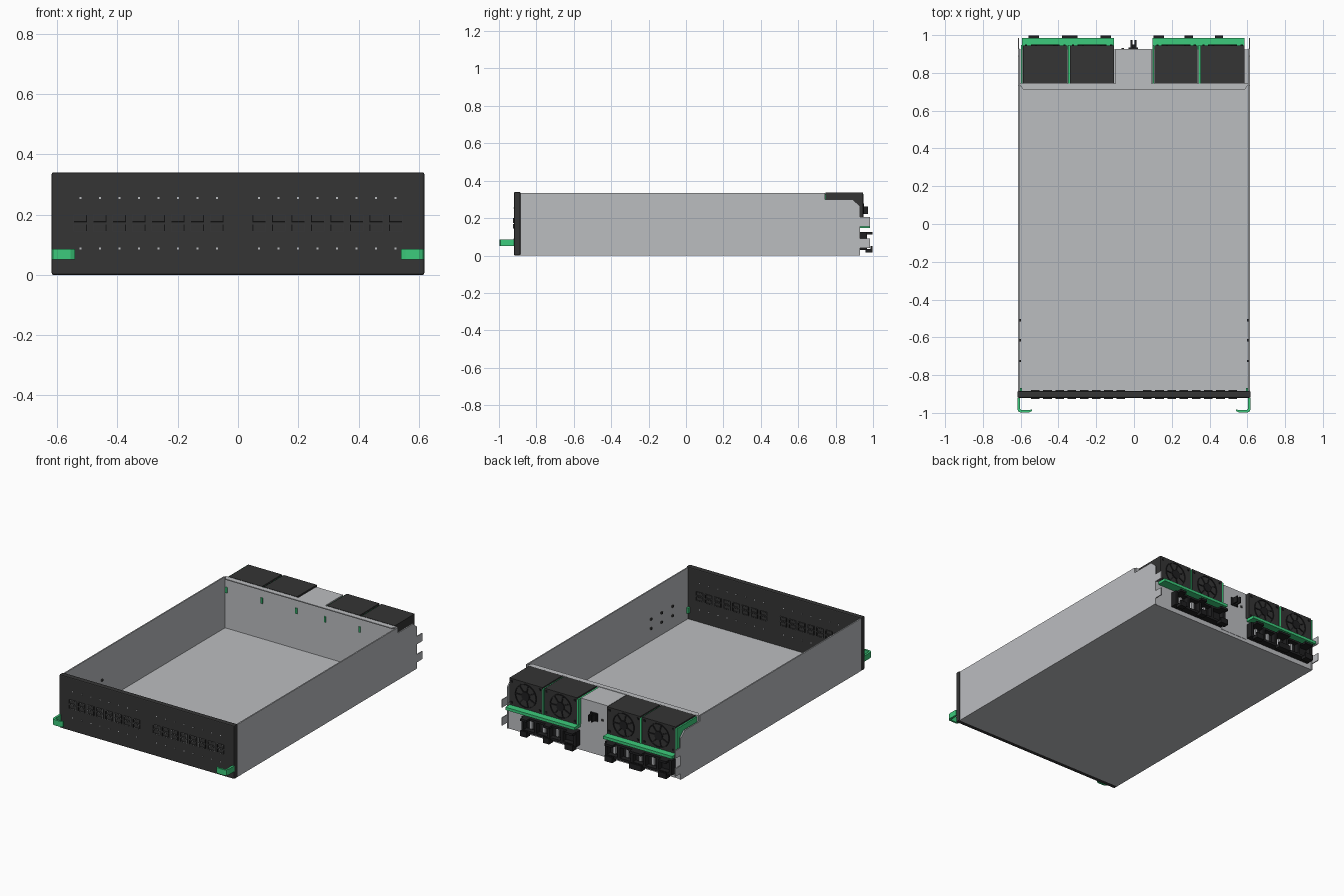
import bpy, bmesh, math
from mathutils import Matrix, Vector

cube = bpy.data.objects.get("Cube")
if cube:
    bpy.data.objects.remove(cube)


def material(name, r, g, b):
    m = bpy.data.materials.new(name)
    m.use_nodes = True
    m.diffuse_color = (r, g, b, 1)
    m.node_tree.nodes["Principled BSDF"].inputs["Base Color"].default_value = (r, g, b, 1)
    return m


STEEL = material("light steel", 0.50, 0.51, 0.53)
DARK = material("charcoal", 0.035, 0.035, 0.035)
BLACK = material("black plastic", 0.014, 0.014, 0.015)
GREEN = material("green plastic", 0.045, 0.60, 0.20)


def finish(name, bm, *mats):
    bmesh.ops.recalc_face_normals(bm, faces=bm.faces)
    me = bpy.data.meshes.new(name)
    bm.to_mesh(me)
    bm.free()
    for m in mats:
        me.materials.append(m)
    ob = bpy.data.objects.new(name, me)
    bpy.context.collection.objects.link(ob)
    return ob


def add_box(bm, x, y, z):
    """Add a box given (low, high) spans on each axis."""
    size = [s[1] - s[0] for s in (x, y, z)]
    mid = [(s[0] + s[1]) / 2 for s in (x, y, z)]
    mat = Matrix.Translation(mid) @ Matrix.Diagonal((*size, 1))
    return bmesh.ops.create_cube(bm, size=1, matrix=mat)["verts"]


def boxes(name, mat, *spans):
    bm = bmesh.new()
    for s in spans:
        add_box(bm, *s)
    return finish(name, bm, mat)


def prism(name, mat, pts, low, high, axis):
    """Extrude an outline along x (outline in y,z) or along z (outline in x,y)."""
    bm = bmesh.new()
    place = (lambda a, b: (low, a, b)) if axis == "x" else (lambda a, b: (a, b, low))
    face = bm.faces.new([bm.verts.new(place(*p)) for p in pts])
    new = bmesh.ops.extrude_face_region(bm, geom=[face])["geom"]
    step = Vector((high - low, 0, 0)) if axis == "x" else Vector((0, 0, high - low))
    bmesh.ops.translate(bm, verts=[v for v in new if isinstance(v, bmesh.types.BMVert)], vec=step)
    return finish(name, bm, mat)


def mirror(ob):
    mod = ob.modifiers.new("mirror", "MIRROR")
    mod.use_axis[0] = True
    return ob


# Chassis: floor, side walls with stepped rear corner, rear ears
boxes("floor", STEEL, ((-0.612, 0.612), (-0.89, 0.925), (0, 0.008)))
mirror(prism("side_wall", STEEL, [
    (-0.89, 0), (0.93, 0), (0.93, 0.265), (0.89, 0.30), (0.735, 0.30), (0.735, 0.335), (-0.89, 0.335)],
    0.606, 0.614, "x"))
mirror(boxes("rear_ears", STEEL,
             ((0.608, 0.614), (0.92, 0.985), (0.155, 0.205)),
             ((0.608, 0.614), (0.92, 0.985), (0.04, 0.09))))

# Bulkhead, its folded lip, and the rear deck
boxes("bulkhead", STEEL, ((-0.607, 0.607), (0.735, 0.743), (0.005, 0.335)))
prism("bulkhead_lip", STEEL,
      [(-0.607, 0.74), (0.607, 0.74), (0.585, 0.71), (-0.585, 0.71)], 0.329, 0.335, "z")
boxes("rear_wall", STEEL,
      ((-0.607, 0.607), (0.917, 0.925), (0.005, 0.165)),
      ((-0.607, 0.607), (0.74, 0.92), (0.155, 0.163)))
boxes("center_housing", STEEL, ((-0.098, 0.093), (0.742, 0.927), (0.02, 0.332)))

# Front panel with rounded corners
panel = boxes("front_panel", DARK, ((-0.618, 0.618), (-0.92, -0.885), (0, 0.34)))
bevel = panel.modifiers.new("bevel", "BEVEL")
bevel.width = 0.006
bevel.segments = 2

# Port grid: dark shells with a light rim and recessed opening on both ends
columns = [side * (0.07 + i * 0.0647) for side in (-1, 1) for i in range(8)]
bm = bmesh.new()
for x in columns:
    for z in (0.156, 0.187):
        vs = add_box(bm, (x - 0.023, x + 0.023), (-0.926, -0.878), (z - 0.0125, z + 0.0125))
        bm.normal_update()
        ends = [f for f in {f for v in vs for f in v.link_faces} if abs(f.normal.y) > 0.9]
        for f in ends:
            rim = bmesh.ops.inset_individual(bm, faces=[f], thickness=0.002)["faces"]
            for r in rim:
                r.material_index = 1
            bmesh.ops.inset_individual(bm, faces=[f], thickness=0.001, depth=-0.008)
finish("network_ports", bm, DARK, STEEL)

# Indicator dots above and below the ports
boxes("indicator_dots", STEEL, *[
    ((x - 0.003, x + 0.003), (-0.922, -0.883), (z - 0.003, z + 0.003))
    for x in columns for z in (0.087, 0.255)])

# Hooked front handles and their inner latches
mirror(prism("front_handle", GREEN, [
    (0.618, -0.92), (0.618, -0.978), (0.613, -0.992), (0.600, -0.998), (0.555, -0.998),
    (0.541, -0.99), (0.541, -0.982), (0.558, -0.986), (0.595, -0.986), (0.604, -0.978), (0.604, -0.92)],
    0.05, 0.086, "z"))
mirror(boxes("handle_latch", GREEN, ((0.592, 0.604), (-0.886, -0.868), (0.05, 0.086))))

# Small screws on the inner side walls
mirror(boxes("wall_screws", DARK, *[
    ((0.597, 0.608), (y - 0.006, y + 0.006), (z - 0.006, z + 0.006))
    for y in (-0.51, -0.615, -0.725) for z in (0.09, 0.15)]))

# Fan modules with green side plates showing through bulkhead slots
modules = [(-0.588, -0.352), (-0.339, -0.105), (0.108, 0.337), (0.352, 0.586)]
boxes("fan_housings", DARK, *[(m, (0.745, 0.945), (0.166, 0.336)) for m in modules])
plates = [m[0] - 0.006 for m in modules]
boxes("fan_side_plates", GREEN, *[((x - 0.005, x + 0.005), (0.744, 0.948), (0.166, 0.328)) for x in plates])
boxes("bulkhead_tabs", GREEN, *[
    ((x - 0.006, x + 0.006), (0.728, 0.74), (0.235, 0.27)) for x in plates + [-0.10]])
boxes("release_bars", GREEN,
      ((-0.592, -0.105), (0.925, 0.985), (0.146, 0.164)),
      ((0.098, 0.586), (0.925, 0.985), (0.146, 0.164)))

# Fan grilles: ring, hub and swept blades on the rear faces
ring_bm = bmesh.new()
for m in modules:
    cx, cz, n = (m[0] + m[1]) / 2, 0.25, 32
    turn = [(math.cos(i * math.tau / n), math.sin(i * math.tau / n)) for i in range(n)]
    loops = [[ring_bm.verts.new((cx + r * c, y, cz + r * s)) for c, s in turn]
             for r, y in ((0.076, 0.944), (0.076, 0.95), (0.070, 0.95), (0.070, 0.944))]
    for a, b in zip(loops, loops[1:]):
        for i in range(n):
            j = (i + 1) % n
            ring_bm.faces.new((a[i], a[j], b[j], b[i]))
    place = Matrix.Translation((cx, 0.947, cz)) @ Matrix.Rotation(math.pi / 2, 4, "X")
    bmesh.ops.create_cone(ring_bm, cap_ends=True, segments=24, radius1=0.028, radius2=0.028,
                          depth=0.008, matrix=place)
    for k in range(7):
        vs = add_box(ring_bm, (0.026, 0.070), (0.944, 0.949), (-0.004, 0.004))
        spin = Matrix.Translation((cx, 0, cz)) @ Matrix.Rotation(k * math.tau / 7, 4, "Y")
        bmesh.ops.transform(ring_bm, verts=vs, matrix=spin @ Matrix.Shear("XY", 4, (0, 0)))
finish("fan_grilles", ring_bm, BLACK)
boxes("fan_corner_screws", BLACK, *[
    ((x - 0.006, x + 0.006), (0.944, 0.949), (z - 0.006, z + 0.006))
    for m in modules for x in (m[0] + 0.016, m[1] - 0.016) for z in (0.184, 0.318)])

# Power inlets: framed black blocks with sunken sockets and light contacts
for name, low, high, count in (("right_inlet", -0.575, -0.105, 5), ("left_inlet", 0.10, 0.485, 4)):
    frame = [((low, high), (0.922, 0.935), (0.03, 0.125)),
             ((low, high), (0.93, 0.968), (0.112, 0.125)),
             ((low, high), (0.93, 0.968), (0.03, 0.045))]
    pitch = (high - low - 0.016) / count
    frame += [((low + i * pitch, low + i * pitch + 0.016), (0.93, 0.968), (0.03, 0.125))
              for i in range(count + 1)]
    boxes(name + "_frame", BLACK, *frame)
    boxes(name + "_contacts", STEEL, *[
        ((low + (i + 0.5) * pitch, low + (i + 0.5) * pitch + 0.016), (0.93, 0.95), (0.052, 0.104))
        for i in range(1, count)])

# Cable clips: an upright with a top and bottom hook
bm = bmesh.new()
for x, w in ((-0.53, 0.028), (-0.34, 0.042), (-0.15, 0.028), (0.13, 0.028), (0.29, 0.022), (0.45, 0.022)):
    add_box(bm, (x - w, x + w), (0.96, 0.998), (0.015, 0.034))
    add_box(bm, (x - w, x + w), (0.986, 0.998), (0.015, 0.05))
    add_box(bm, (x - w, x + w), (0.96, 0.998), (0.112, 0.126))
finish("cable_clips", bm, BLACK)

# Center switch with two prongs and a screw
boxes("center_switch", BLACK,
      ((-0.028, 0.022), (0.925, 0.935), (0.215, 0.265)),
      ((-0.018, -0.009), (0.93, 0.973), (0.222, 0.262)),
      ((0.003, 0.012), (0.93, 0.973), (0.222, 0.262)),
      ((-0.018, 0.012), (0.93, 0.95), (0.235, 0.248)))
boxes("center_screw", DARK, ((-0.066, -0.054), (0.925, 0.932), (0.225, 0.237)))
